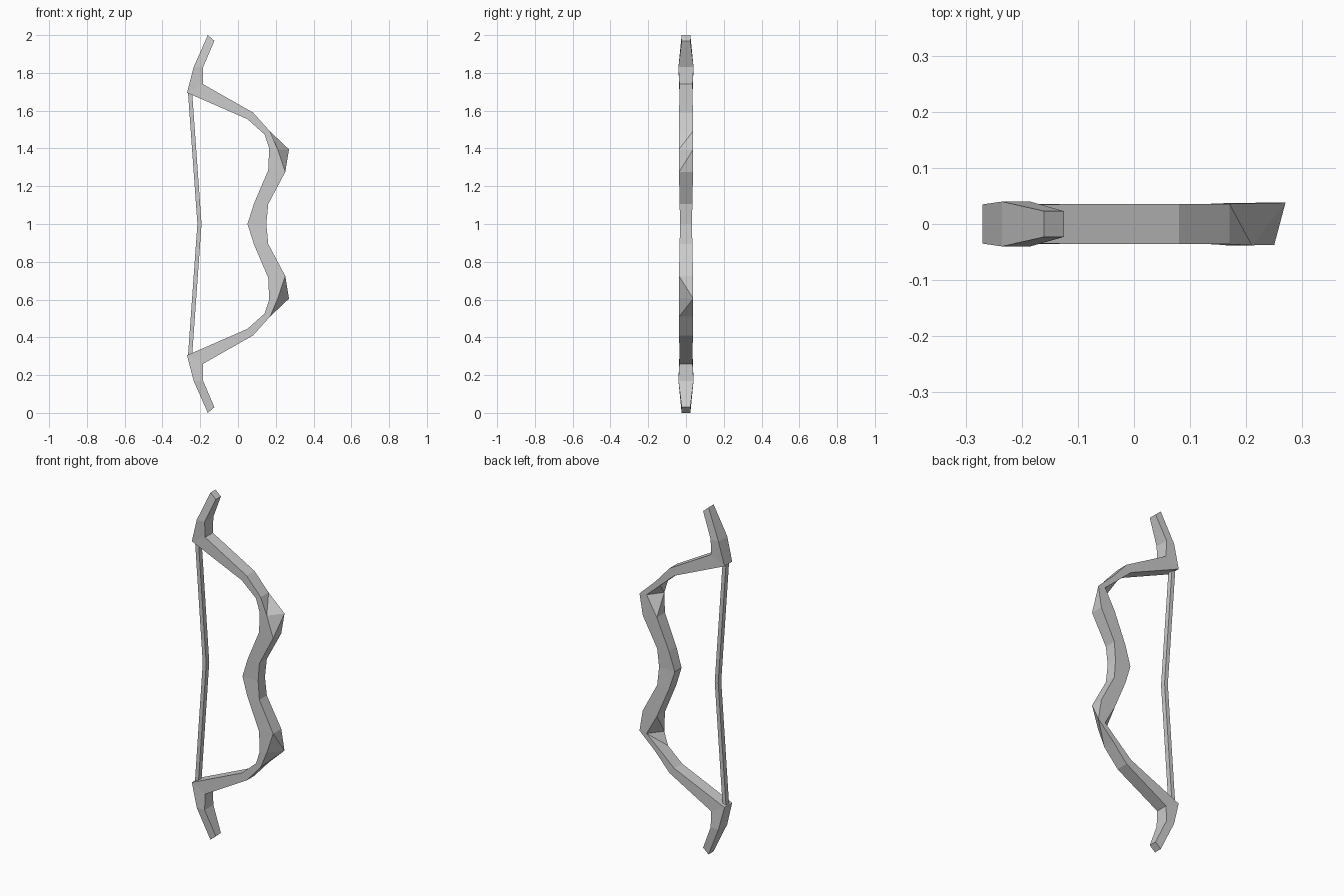
import bpy
import bmesh

if "Cube" in bpy.data.objects:
    bpy.data.objects.remove(bpy.data.objects["Cube"])

grey = bpy.data.materials.new("plain grey")
grey.diffuse_color = (0.6, 0.6, 0.6, 1)
grey.use_nodes = True
grey.node_tree.nodes["Principled BSDF"].inputs["Base Color"].default_value = grey.diffuse_color


def finish(bm, name):
    bmesh.ops.remove_doubles(bm, verts=bm.verts, dist=0.0005)
    bmesh.ops.recalc_face_normals(bm, faces=bm.faces)
    mesh = bpy.data.meshes.new(name)
    bm.to_mesh(mesh)
    bm.free()
    mesh.materials.append(grey)
    bpy.context.collection.objects.link(bpy.data.objects.new(name, mesh))


# Bow cross-sections from grip to tip, upper half:
# inner x, inner z, outer x, outer z, half depth, sideways shift of the rear edge
SECTIONS = [
    (0.05, 1.0, 0.15, 1.0, 0.031, 0),
    (0.085, 1.11, 0.16, 1.105, 0.034, 0),
    (0.16, 1.285, 0.25, 1.275, 0.037, 0),
    (0.165, 1.40, 0.21, 1.395, 0.038, 0.06),
    (0.14, 1.475, 0.17, 1.49, 0.036, 0),
    (0.05, 1.555, 0.08, 1.59, 0.036, 0),
    (-0.27, 1.695, -0.185, 1.74, 0.035, 0),
    (-0.235, 1.83, -0.185, 1.83, 0.04, 0),
    (-0.16, 2.0, -0.125, 1.97, 0.023, 0),
]


def strip(bm, f0, f1, b0, b1, split):
    """Bridge front edge f0-f1 to rear edge b0-b1, split along a chosen diagonal."""
    if split == "f0b1":
        bm.faces.new((f0, f1, b1))
        bm.faces.new((f0, b1, b0))
    elif split == "f1b0":
        bm.faces.new((f0, f1, b0))
        bm.faces.new((f1, b1, b0))
    else:
        bm.faces.new((f0, f1, b1, b0))


# Bow body: two mirrored halves, with twisted knuckles at the third section
bm = bmesh.new()
for sign in (1, -1):
    rings = []
    for xi, zi, xo, zo, h, s in SECTIONS:
        zi, zo = 1 + sign * (zi - 1), 1 + sign * (zo - 1)
        rings.append([bm.verts.new(p) for p in (
            (xi, -h, zi), (xo, -h, zo), (xo + s, h, zo), (xi + s, h, zi))])
    outer = {2: "f0b1", 3: "f0b1" if sign > 0 else "f1b0"}
    inner = {2: "f1b0", 3: "f0b1" if sign > 0 else "f1b0"}
    for i, (a, b) in enumerate(zip(rings, rings[1:])):
        bm.faces.new((a[0], a[1], b[1], b[0]))
        bm.faces.new((a[3], a[2], b[2], b[3]))
        strip(bm, a[1], b[1], a[2], b[2], outer.get(i))
        strip(bm, a[0], b[0], a[3], b[3], inner.get(i))
    bm.faces.new(rings[-1])
finish(bm, "bow_body")

# String: square strand drawn slightly forward at the middle
bm = bmesh.new()
rings = []
for x, z in ((-0.254, 0.30), (-0.204, 1.0), (-0.254, 1.70)):
    rings.append([bm.verts.new((x + dx, dy, z)) for dx, dy in (
        (-0.011, -0.014), (0.011, -0.014), (0.011, 0.014), (-0.011, 0.014))])
for a, b in zip(rings, rings[1:]):
    for i in range(4):
        j = (i + 1) % 4
        bm.faces.new((a[i], a[j], b[j], b[i]))
bm.faces.new(rings[0])
bm.faces.new(rings[-1])
finish(bm, "bow_string")
